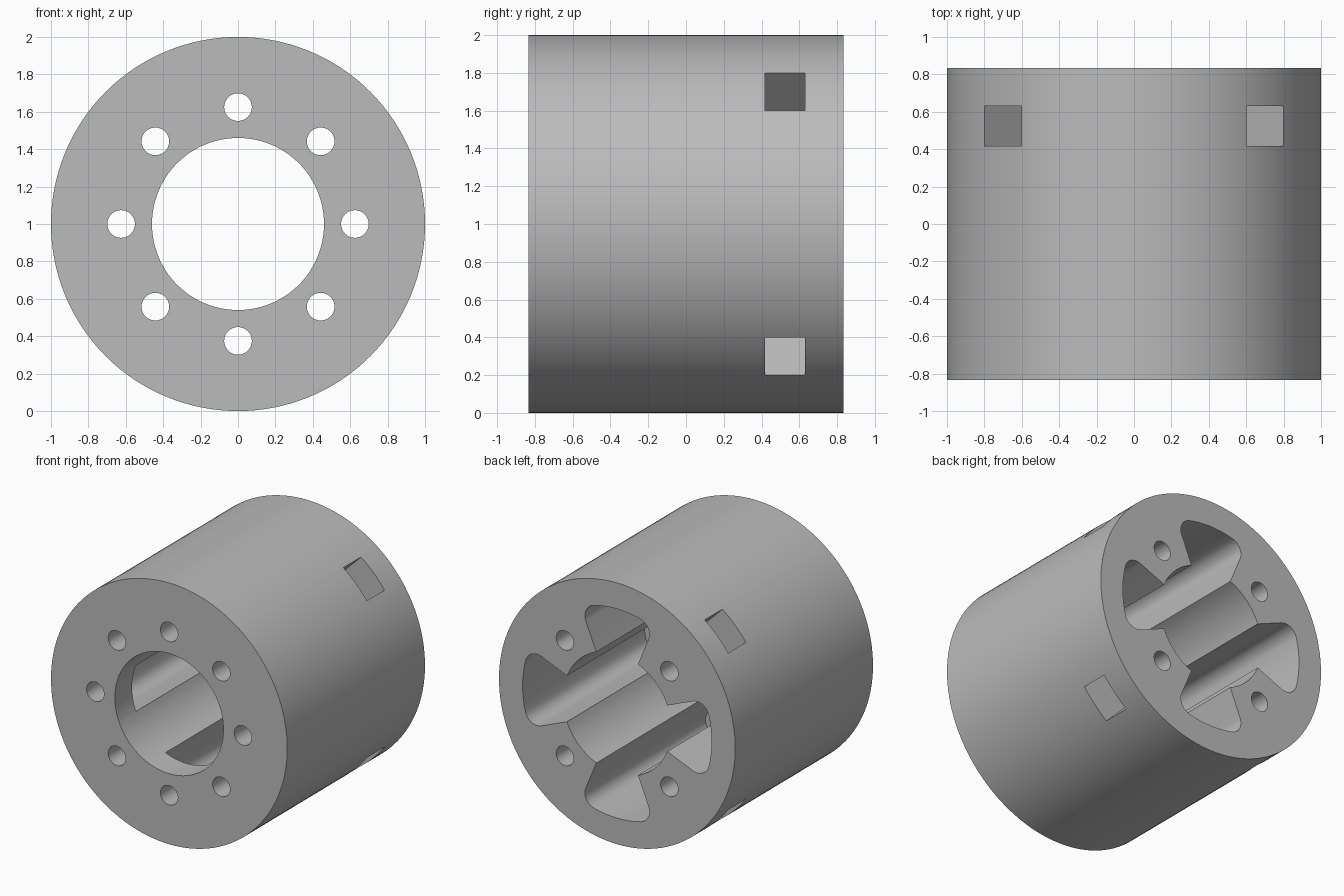
import bpy
import bmesh
from math import sin, cos, pi, asin, radians

# Remove the default cube
default = bpy.data.objects.get("Cube")
if default:
    bpy.data.objects.remove(default, do_unlink=True)

HALF = 0.833           # half length along y
BORE = 0.46            # central bore radius
BOLT_CIRCLE = 0.625
HOLE = 0.074
FLOOR_Y = -0.625       # inner face of the front wall
SLOT_R = 0.8
FILLET = 0.1

grey = bpy.data.materials.new("grey")
grey.use_nodes = True
colour = (0.5, 0.5, 0.5, 1)
grey.diffuse_color = colour
grey.node_tree.nodes["Principled BSDF"].inputs["Base Color"].default_value = colour


def arc(cx, cz, r, a0, a1, n):
    return [(cx + r * cos(a0 + (a1 - a0) * i / n),
             cz + r * sin(a0 + (a1 - a0) * i / n)) for i in range(n + 1)]


def circle(cx, cz, r, n):
    return arc(cx, cz, r, 0, 2 * pi, n)[:-1]


def turned(points, a):
    return [(x * cos(a) - z * sin(a), x * sin(a) + z * cos(a)) for x, z in points]


def prism(name, profile, y0, y1):
    """Extrude an x-z profile along y."""
    bm = bmesh.new()
    face = bm.faces.new([bm.verts.new((x, y0, z + 1)) for x, z in profile])
    new = bmesh.ops.extrude_face_region(bm, geom=[face])["geom"]
    verts = [v for v in new if isinstance(v, bmesh.types.BMVert)]
    bmesh.ops.translate(bm, verts=verts, vec=(0, y1 - y0, 0))
    bmesh.ops.recalc_face_normals(bm, faces=bm.faces)
    mesh = bpy.data.meshes.new(name)
    bm.to_mesh(mesh)
    bm.free()
    mesh.materials.append(grey)
    obj = bpy.data.objects.new(name, mesh)
    bpy.context.collection.objects.link(obj)
    return obj


def cut(body, name, profile, y0, y1):
    cutter = prism(name, profile, y0, y1)
    cutter.hide_render = True
    mod = body.modifiers.new(name, "BOOLEAN")
    mod.operation = "DIFFERENCE"
    mod.solver = "EXACT"
    mod.object = cutter
    bpy.context.view_layer.objects.active = body
    bpy.ops.object.modifier_apply(modifier=name)
    bpy.data.objects.remove(cutter, do_unlink=True)


# Fan-shaped slot profile pointing along +x, with rounded outer corners
half = radians(22.5)
centre_r = SLOT_R - FILLET
corner = half - asin(FILLET / centre_r)
cx, cz = centre_r * cos(corner), centre_r * sin(corner)
upper = arc(0, 0, SLOT_R, 0, corner, 8)[1:]
upper += arc(cx, cz, FILLET, corner, half + pi / 2, 10)[1:]
upper.append((0.3 * cos(half), 0.3 * sin(half)))
slot = [(SLOT_R, 0)] + upper + [(x, -z) for x, z in reversed(upper)]

# Square pocket profile, running inwards from the rim
pocket = [(0.49, -0.141), (1.2, -0.141), (1.2, 0.141), (0.49, 0.141)]

# Body with bore, slots, bolt holes and rim pockets
body = prism("cylinder_body", circle(0, 0, 1, 128), -HALF, HALF)
cut(body, "bore", circle(0, 0, BORE, 96), -1, 1)
for i in range(4):
    cut(body, "slot", turned(slot, i * pi / 2), FLOOR_Y, 1)
for i in range(8):
    a = i * pi / 4
    hole = circle(BOLT_CIRCLE * cos(a), BOLT_CIRCLE * sin(a), HOLE, 32)
    cut(body, "bolt_hole", hole, -1, 1)
for i in range(4):
    cut(body, "rim_pocket", turned(pocket, pi / 4 + i * pi / 2), 0.417, 0.63)

# Smooth curved walls, keep the edges crisp
bpy.ops.object.select_all(action="DESELECT")
body.select_set(True)
bpy.context.view_layer.objects.active = body
bpy.ops.object.shade_smooth_by_angle(angle=radians(30))
